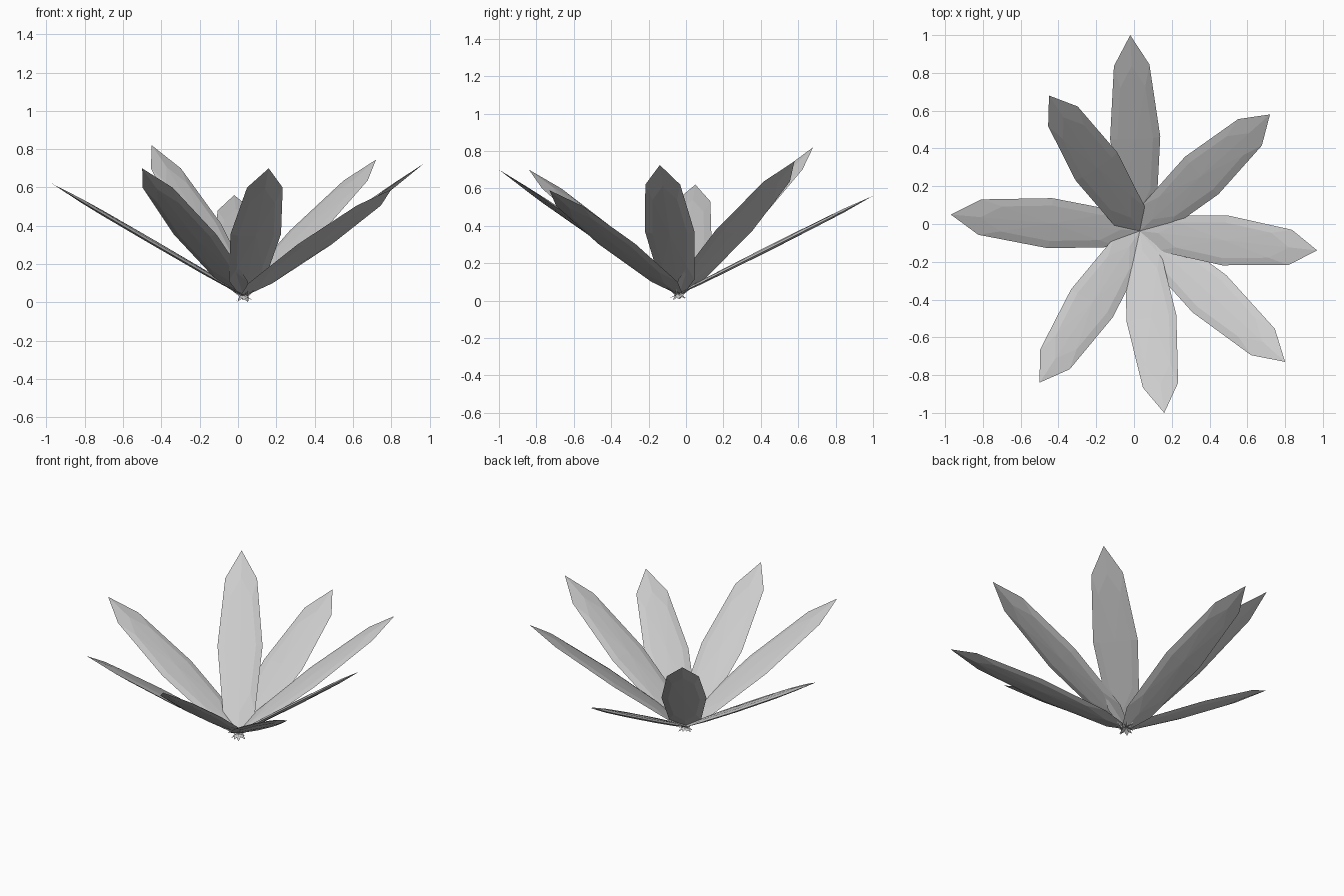
import bpy, bmesh
from mathutils import Vector, Matrix

if "Cube" in bpy.data.objects:
    bpy.data.objects.remove(bpy.data.objects["Cube"])

# All leaves cross at one point just above the ground
CROSS = Vector((0.03, -0.037, 0.038))
LENGTH, WIDTH, THICK = 1.22, 0.266, 0.027

# Leaf tips, going clockwise from the back
TIPS = [(-0.02, 1.00, 0.56), (0.72, 0.58, 0.745), (0.97, -0.14, 0.725),
        (0.80, -0.73, 0.59), (0.16, -1.00, 0.70), (-0.50, -0.84, 0.70),
        (-0.97, 0.05, 0.62), (-0.45, 0.68, 0.82)]


def make_leaf(name, tip):
    """Flattened low-poly ellipsoid from just past the crossing point to the tip."""
    tip = Vector(tip)
    along = (tip - CROSS).normalized()
    side = Vector((0, 0, 1)).cross(along).normalized()
    normal = along.cross(side)
    frame = Matrix((along, side, normal)).transposed().to_4x4()
    frame.translation = tip - along * LENGTH / 2

    bm = bmesh.new()
    bmesh.ops.create_uvsphere(bm, u_segments=8, v_segments=4, radius=0.5)
    bmesh.ops.scale(bm, vec=(LENGTH, WIDTH, THICK), verts=bm.verts)
    mesh = bpy.data.meshes.new(name)
    bm.to_mesh(mesh)
    bm.free()
    leaf = bpy.data.objects.new(name, mesh)
    leaf.matrix_world = frame
    bpy.context.collection.objects.link(leaf)


# Ring of leaves
for i, tip in enumerate(TIPS):
    make_leaf(f"leaf_{i + 1}", tip)
